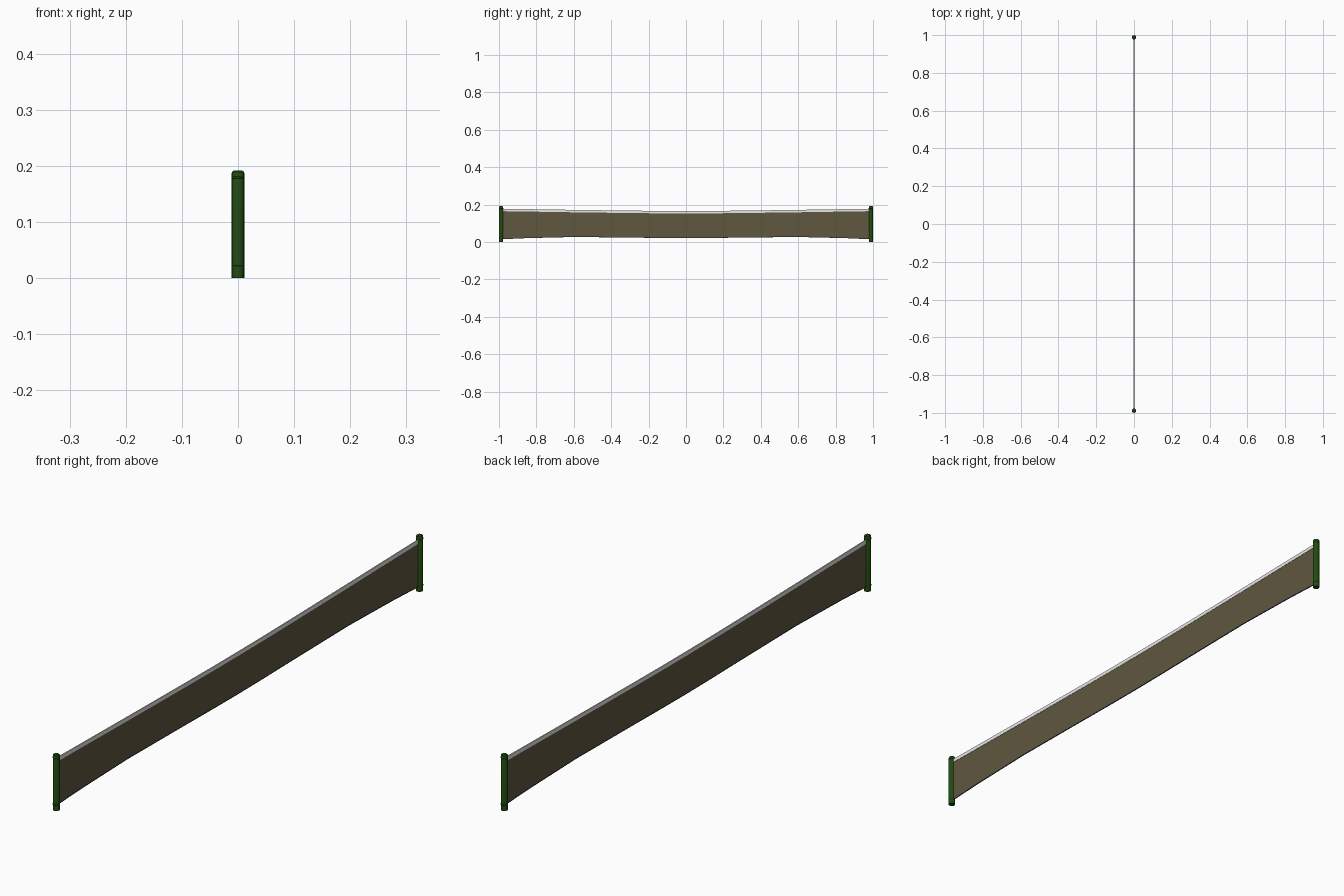
import bpy, bmesh, math

if "Cube" in bpy.data.objects:
    bpy.data.objects.remove(bpy.data.objects["Cube"])


def material(name, rgb):
    m = bpy.data.materials.new(name)
    m.diffuse_color = (*rgb, 1)
    m.use_nodes = True
    m.node_tree.nodes["Principled BSDF"].inputs["Base Color"].default_value = m.diffuse_color
    return m


NET = material("olive brown mesh", (0.115, 0.095, 0.05))
BAND = material("white tape", (0.8, 0.8, 0.8))
CORD = material("dark navy cord", (0.03, 0.035, 0.06))
GREEN = material("dark green", (0.016, 0.07, 0.006))

# Half profile of the sagging net: y, bottom z, top z
HALF = [(0.0, 0.021, 0.166), (0.15, 0.022, 0.1665), (0.3, 0.024, 0.168),
        (0.6, 0.027, 0.172), (0.85, 0.021, 0.176), (0.982, 0.015, 0.178)]
PROFILE = [(-y, b, t) for y, b, t in reversed(HALF[1:])] + HALF


def add_object(name, bm, mat):
    bmesh.ops.recalc_face_normals(bm, faces=bm.faces)
    me = bpy.data.meshes.new(name)
    bm.to_mesh(me)
    bm.free()
    me.materials.append(mat)
    ob = bpy.data.objects.new(name, me)
    bpy.context.collection.objects.link(ob)
    return ob


def strip(name, limits, thick, mat):
    """Thin wall following the sag; limits maps (bottom, top) to its z range."""
    bm = bmesh.new()
    rings = []
    for y, b, t in PROFILE:
        lo, hi = limits(b, t)
        h = thick / 2
        rings.append([bm.verts.new(c) for c in
                      ((-h, y, lo), (h, y, lo), (h, y, hi), (-h, y, hi))])
    for a, b in zip(rings, rings[1:]):
        for i in range(4):
            j = (i + 1) % 4
            bm.faces.new((a[i], a[j], b[j], b[i]))
    bm.faces.new(rings[0])
    bm.faces.new(rings[-1])
    return add_object(name, bm, mat)


def lathe(name, pts, y, mat, sides=16):
    """Turned part around a vertical axis from (radius, z) points."""
    bm = bmesh.new()
    rings = [[bm.verts.new((r * math.cos(2 * math.pi * k / sides),
                            y + r * math.sin(2 * math.pi * k / sides), z))
              for k in range(sides)] for r, z in pts]
    for a, b in zip(rings, rings[1:]):
        for k in range(sides):
            n = (k + 1) % sides
            bm.faces.new((a[k], a[n], b[n], b[k]))
    bm.faces.new(rings[0])
    bm.faces.new(rings[-1])
    ob = add_object(name, bm, mat)
    bpy.context.view_layer.objects.active = ob
    ob.select_set(True)
    bpy.ops.object.shade_smooth_by_angle(angle=math.radians(35))
    ob.select_set(False)


# Net, top tape and bottom cord
strip("net_mesh", lambda b, t: (b + 0.002, t - 0.012), 0.002, NET)
strip("top_tape", lambda b, t: (t - 0.013, t), 0.004, BAND)
strip("bottom_cord", lambda b, t: (b, b + 0.003), 0.003, CORD)

# Posts with rounded tops and two clamp rings each
for side, label in ((-1, "left"), (1, "right")):
    y = side * 0.9883
    lathe(label + "_post", [(0.0112, 0), (0.0112, 0.187), (0.0105, 0.1895),
                            (0.008, 0.1915)], y, GREEN)
    for where, z in (("lower", 0.02), ("upper", 0.18)):
        lathe(f"{label}_{where}_clamp",
              [(0.0105, z - 0.003), (0.0117, z - 0.0015),
               (0.0117, z + 0.0015), (0.0105, z + 0.003)], y, GREEN)
